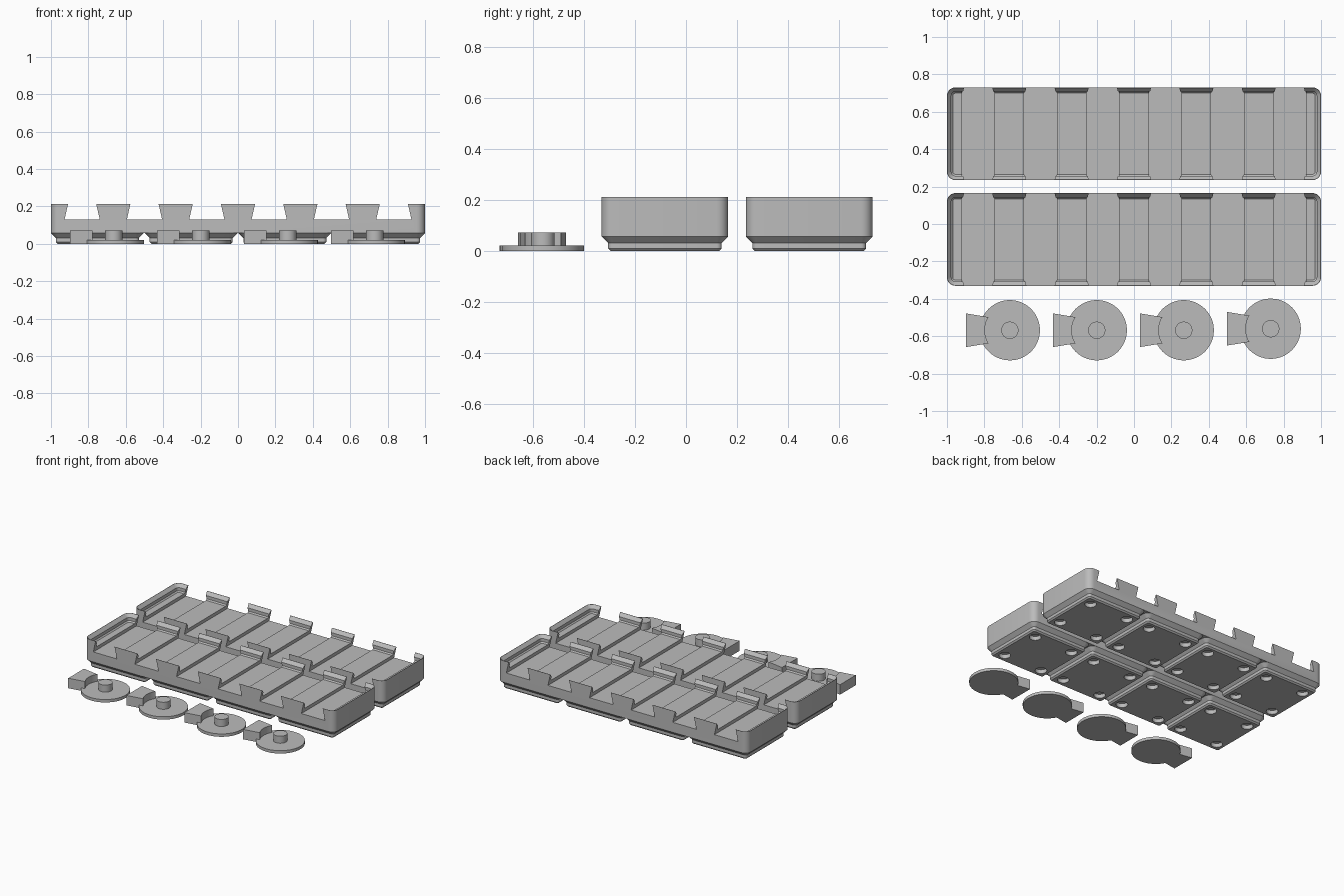
import bpy, bmesh, math

if "Cube" in bpy.data.objects:
    bpy.data.objects.remove(bpy.data.objects["Cube"])

grey = bpy.data.materials.new("plain grey")
grey.diffuse_color = (0.5, 0.5, 0.5, 1)
grey.use_nodes = True
grey.node_tree.nodes["Principled BSDF"].inputs["Base Color"].default_value = grey.diffuse_color

def make(name, bm):
    bmesh.ops.recalc_face_normals(bm, faces=bm.faces)
    me = bpy.data.meshes.new(name)
    bm.to_mesh(me)
    bm.free()
    me.materials.append(grey)
    ob = bpy.data.objects.new(name, me)
    bpy.context.collection.objects.link(ob)
    return ob

def loft(name, loops):
    """Closed solid through a list of point loops of equal length."""
    bm = bmesh.new()
    rings = [[bm.verts.new(p) for p in loop] for loop in loops]
    for a, b in zip(rings, rings[1:]):
        for i in range(len(a)):
            j = (i + 1) % len(a)
            bm.faces.new((a[i], a[j], b[j], b[i]))
    bm.faces.new(rings[0][::-1])
    bm.faces.new(rings[-1])
    return make(name, bm)

def rounded(hx, hy, r, z, cx=0, n=6):
    pts = []
    for q, (sx, sy) in enumerate(((1, 1), (-1, 1), (-1, -1), (1, -1))):
        for k in range(n + 1):
            a = (q + k / n) * math.pi / 2
            pts.append((cx + sx * (hx - r) + r * math.cos(a),
                        sy * (hy - r) + r * math.sin(a), z))
    return pts

def circle(r, z, cx=0, cy=0, n=48):
    return [(cx + r * math.cos(2 * math.pi * i / n),
             cy + r * math.sin(2 * math.pi * i / n), z) for i in range(n)]

def combine(ob, other, op):
    m = ob.modifiers.new("bool", 'BOOLEAN')
    m.operation, m.object, m.solver = op, other, 'EXACT'
    bpy.context.view_layer.objects.active = ob
    bpy.ops.object.modifier_apply(modifier=m.name)
    bpy.data.objects.remove(other)

def smooth(ob):
    bpy.ops.object.select_all(action='DESELECT')
    ob.select_set(True)
    bpy.context.view_layer.objects.active = ob
    bpy.ops.object.shade_smooth_by_angle(angle=math.radians(30))

def copy(ob, name, loc):
    c = ob.copy()
    c.name = name
    c.location = loc
    bpy.context.collection.objects.link(c)

HY, R = 0.2478, 0.045          # half width and corner radius of a tray
H, FLOOR, SLOT, BASE = 0.212, 0.158, 0.129, 0.0567

# Tray body: outer wall, stepped lip, raised floor (inset, height)
profile = [(0, BASE), (0, H), (0.002, H), (0.0227, 0.189), (0.0227, 0.1666), (0.031, FLOOR)]
tray = loft("tray_1", [rounded(1 - d, HY - d, R - d, z) for d, z in profile])

# Dovetail slots running front to back
for i in range(6):
    cx = (i - 2.5) / 3
    wide, slope = 0.0945, 0.019 / (H - SLOT)
    top = wide - slope * (0.3 - SLOT)
    cutter = loft("slot_cutter", [[(cx - wide, y, SLOT), (cx + wide, y, SLOT),
                                   (cx + top, y, 0.3), (cx - top, y, 0.3)] for y in (-0.4, 0.4)])
    combine(tray, cutter, 'DIFFERENCE')
smooth(tray)

# Foot: stepped square pad with four round recesses
foot_profile = [(0.0352, 0), (0.0257, 0.0096), (0.0257, 0.031), (0, BASE)]
foot = loft("foot_1", [rounded(HY - d, HY - d, R - d, z) for d, z in foot_profile])
for sx in (-1, 1):
    for sy in (-1, 1):
        hole = loft("hole_cutter", [circle(0.0388, z, sx * 0.155, sy * 0.155, 32) for z in (-0.02, 0.0287)])
        combine(foot, hole, 'DIFFERENCE')
smooth(foot)

# Place two trays, each on four feet
ROWS = (-0.0825, 0.4825)
tray.location.y = ROWS[0]
copy(tray, "tray_2", (0, ROWS[1], 0))
for r, y in enumerate(ROWS):
    for i in range(4):
        loc = ((i - 1.5) * 0.5015, y, 0)
        if r == i == 0:
            foot.location = loc
        else:
            copy(foot, f"foot_{r * 4 + i + 1}", loc)

# Connector: disc with centre post and a dovetail key
conn = loft("connector_1", [circle(0.161, z, n=64) for z in (0, 0.021)])
post = loft("post", [circle(0.046, z) for z in (0.01, 0.072)])
combine(conn, post, 'UNION')
a0 = math.asin(0.07 / 0.134)
arc = [math.pi - a0 + 2 * a0 * k / 10 for k in range(11)]
outline = [(0.134 * math.cos(a), 0.134 * math.sin(a)) for a in arc] + [(-0.235, -0.09), (-0.235, 0.09)]
key = loft("key", [[(x, y, z) for x, y in outline] for z in (0, 0.072)])
combine(conn, key, 'UNION')
smooth(conn)
conn.location = (-0.664, -0.568, 0)
for i, (x, y) in enumerate(((-0.199, -0.568), (0.266, -0.568), (0.731, -0.56))):
    copy(conn, f"connector_{i + 2}", (x, y, 0))
